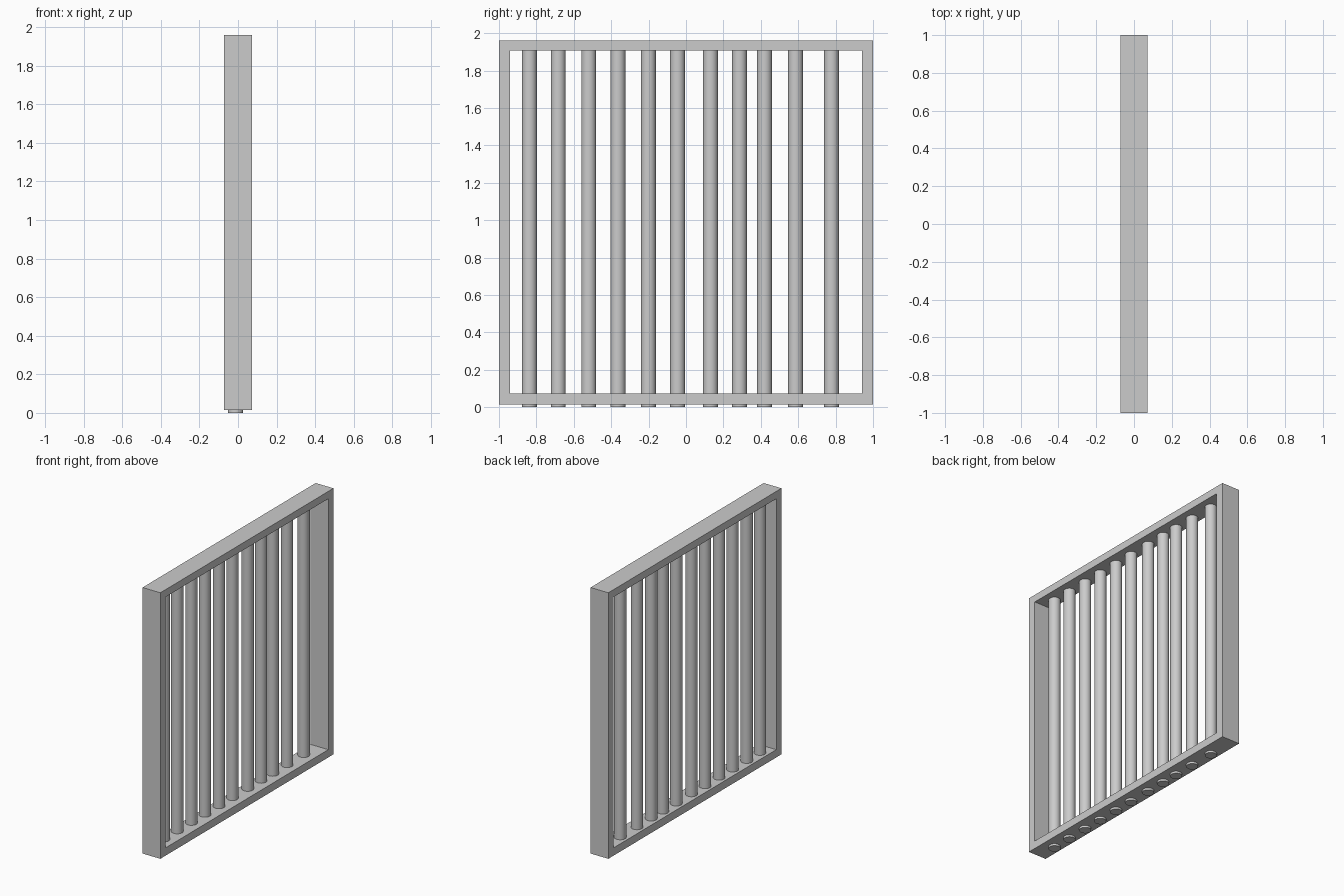
import bpy, bmesh

if "Cube" in bpy.data.objects:
    bpy.data.objects.remove(bpy.data.objects["Cube"])

# Rectangular frame: outer and inner loops bridged into one closed ring
HALF_DEPTH = 0.072
outer = [(-1, 0.015), (1, 0.015), (1, 1.96), (-1, 1.96)]
inner = [(-0.94, 0.072), (0.94, 0.072), (0.94, 1.906), (-0.94, 1.906)]

bm = bmesh.new()
loops = [[bm.verts.new((x, y, z)) for y, z in pts]
         for x, pts in ((-HALF_DEPTH, outer), (HALF_DEPTH, outer),
                        (HALF_DEPTH, inner), (-HALF_DEPTH, inner))]
for k in range(4):
    a, b = loops[k], loops[(k + 1) % 4]
    for i in range(4):
        j = (i + 1) % 4
        bm.faces.new((a[i], a[j], b[j], b[i]))
bmesh.ops.recalc_face_normals(bm, faces=bm.faces)
mesh = bpy.data.meshes.new("frame")
bm.to_mesh(mesh)
bm.free()
bpy.context.collection.objects.link(bpy.data.objects.new("frame", mesh))

# Unevenly spaced round bars, poking slightly out below the frame
BAR_Y = [-0.837, -0.683, -0.52, -0.364, -0.201, -0.045,
         0.131, 0.286, 0.42, 0.586, 0.778]
BAR_TOP = 1.93
for n, y in enumerate(BAR_Y, 1):
    bpy.ops.mesh.primitive_cylinder_add(vertices=32, radius=0.04, depth=BAR_TOP,
                                        location=(-0.013, y, BAR_TOP / 2))
    bpy.context.object.name = f"bar_{n:02d}"
    bpy.ops.object.shade_smooth_by_angle()
